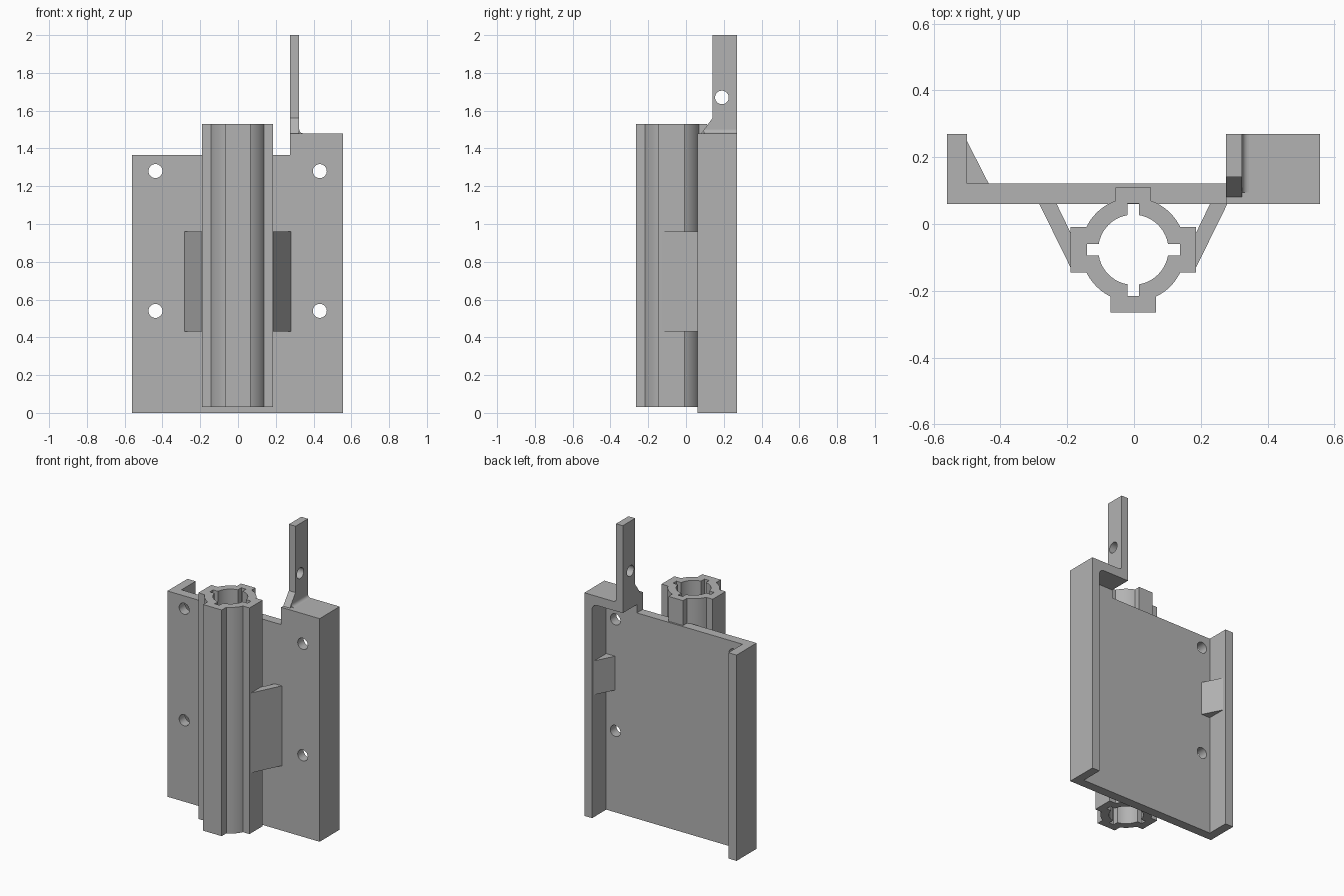
import bpy, bmesh
from math import sin, cos, asin, pi, radians

cube = bpy.data.objects.get("Cube")
if cube:
    bpy.data.objects.remove(cube, do_unlink=True)

grey = bpy.data.materials.new("plain grey")
grey.use_nodes = True
grey.diffuse_color = (0.45, 0.45, 0.45, 1)
grey.node_tree.nodes["Principled BSDF"].inputs["Base Color"].default_value = grey.diffuse_color


def prism(name, points, low, high, axis="Z"):
    """Extrude a 2D outline along an axis from low to high."""
    place = {"X": lambda a, b: (low, a, b),
             "Y": lambda a, b: (a, low, b),
             "Z": lambda a, b: (a, b, low)}[axis]
    bm = bmesh.new()
    face = bm.faces.new([bm.verts.new(place(a, b)) for a, b in points])
    extruded = bmesh.ops.extrude_face_region(bm, geom=[face])["geom"]
    for v in extruded:
        if isinstance(v, bmesh.types.BMVert):
            v.co["XYZ".index(axis)] = high
    bmesh.ops.recalc_face_normals(bm, faces=bm.faces)
    mesh = bpy.data.meshes.new(name)
    bm.to_mesh(mesh)
    bm.free()
    mesh.materials.append(grey)
    obj = bpy.data.objects.new(name, mesh)
    bpy.context.collection.objects.link(obj)
    return obj


def rect(a0, a1, b0, b1):
    return [(a0, b0), (a1, b0), (a1, b1), (a0, b1)]


def arc(a, b, r, start, end, steps):
    return [(a + r * cos(start + (end - start) * i / steps),
             b + r * sin(start + (end - start) * i / steps)) for i in range(steps + 1)]


def lobed(a, b, r, lugs):
    """Circle with four square lugs, each given as (half width, reach)."""
    pts = []
    for i, (w, reach) in enumerate(lugs):
        t = i * pi / 2
        pts += [(a + reach * cos(t) - s * sin(t), b + reach * sin(t) + s * cos(t))
                for s in (-w, w)]
        next_w = lugs[(i + 1) % 4][0]
        pts += arc(a, b, r, t + asin(w / r), t + pi / 2 - asin(next_w / r), 10)
    return pts


def cut(target, cutter):
    cutter.hide_render = True
    mod = target.modifiers.new("cut", "BOOLEAN")
    mod.operation = "DIFFERENCE"
    mod.solver = "EXACT"
    mod.object = cutter
    bpy.context.view_layer.objects.active = target
    bpy.ops.object.modifier_apply(modifier=mod.name)
    bpy.data.objects.remove(cutter, do_unlink=True)


def smooth(obj):
    bpy.ops.object.select_all(action="DESELECT")
    obj.select_set(True)
    bpy.context.view_layer.objects.active = obj
    bpy.ops.object.shade_smooth_by_angle(angle=radians(30))


# Channel-shaped back plate with side flanges and a raised corner shelf
back_plate = prism("back_plate", rect(-0.56, 0.557, 0, 1.48), 0.06, 0.27, "Y")
cavity = [(-0.5, -0.1), (0.5, -0.1)] + arc(0.465, 1.385, 0.035, 0, pi / 2, 6) + [(-0.5, 1.42)]
cut(back_plate, prism("cavity_cutter", cavity, 0.122, 0.4, "Y"))
cut(back_plate, prism("notch_cutter", rect(-0.7, 0.275, 1.365, 1.6), 0, 0.4, "Y"))
for x in (-0.437, 0.433):
    for z in (0.54, 1.28):
        circle = arc(x, z, 0.037, 0, 2 * pi, 32)[:-1]
        cut(back_plate, prism("screw_hole_cutter", circle, 0, 0.2, "Y"))
smooth(back_plate)

# Tube with outer lugs and inner keyways
tube = prism("tube", lobed(-0.002, -0.077, 0.156, [(0.068, 0.188), (0.053, 0.187)]
                           + [(0.068, 0.188)] * 2), 0.03, 1.53)
cut(tube, prism("bore_cutter", lobed(-0.002, -0.077, 0.105, [(0.0175, 0.139)] * 4), -0.1, 1.7))
smooth(tube)

# Mirrored side braces and flange gussets
for side, label in ((-1, "right"), (1, "left")):
    brace = [(0.282, 0.061), (0.23, 0.061), (0.187, -0.028), (0.187, -0.132)]
    prism(label + "_brace", [(side * x - 0.002, y) for x, y in brace], 0.43, 0.96)
    gusset = [(0.435, 0.121), (0.501, 0.121), (0.501, 0.25)]
    prism(label + "_gusset", [(side * x, y) for x, y in gusset], 0.81, 1.035)

# Upright tab with flared foot and cross hole
tab_side = [(0.08, 1.479), (0.14, 1.56), (0.14, 2), (0.27, 2), (0.27, 1.479)]
tab = prism("upright_tab", tab_side, 0.275, 0.324, "X")
cut(tab, prism("tab_hole_cutter", arc(0.19, 1.67, 0.036, 0, 2 * pi, 32)[:-1], 0.2, 0.4, "X"))
smooth(tab)

# Concave fillet at the foot of the tab
fillet = [(0.323, 1.479)] + arc(0.345, 1.501, 0.021, pi * 1.5, pi, 6)
smooth(prism("tab_fillet", fillet, 0.095, 0.27, "Y"))
